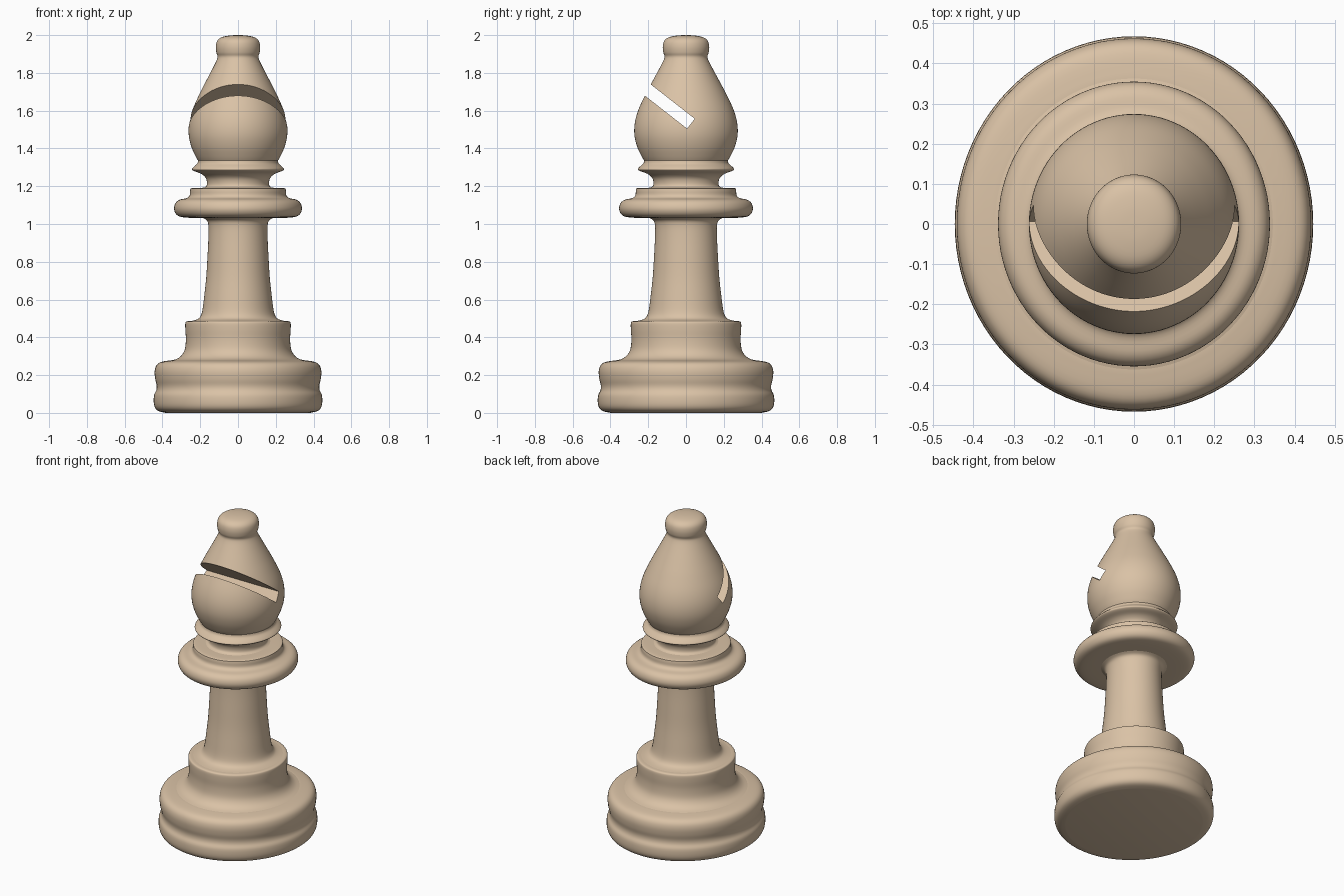
import bpy, bmesh, math
from mathutils import Matrix, Vector

if "Cube" in bpy.data.objects:
    bpy.data.objects.remove(bpy.data.objects["Cube"])

wood = bpy.data.materials.new("pale_wood")
wood.diffuse_color = (0.70, 0.54, 0.38, 1)
wood.use_nodes = True
wood.node_tree.nodes["Principled BSDF"].inputs["Base Color"].default_value = wood.diffuse_color

SEGMENTS = 96
X_SCALE = 0.955  # the piece is slightly narrower in x than in y


def smooth_curve(pts, steps=4):
    """Catmull-Rom curve through the profile points."""
    p = [Vector(q) for q in pts]
    p = [p[0]] + p + [p[-1]]
    out = []
    for i in range(1, len(p) - 2):
        a, b, c, d = p[i - 1:i + 3]
        for k in range(steps):
            t = k / steps
            out.append(0.5 * (2 * b + (c - a) * t + (2 * a - 5 * b + 4 * c - d) * t * t
                              + (3 * b - a - 3 * c + d) * t ** 3))
    return out + [p[-1]]


def turned(name, pts):
    """Lathe a (radius, height) profile, capped flat at both ends."""
    prof = smooth_curve(pts)
    bm = bmesh.new()
    rings = []
    for r, z in prof:
        r = max(r, 0.002)
        rings.append([bm.verts.new((r * X_SCALE * math.cos(a), r * math.sin(a), z))
                      for a in (2 * math.pi * i / SEGMENTS for i in range(SEGMENTS))])
    for lo, hi in zip(rings, rings[1:]):
        for i in range(SEGMENTS):
            j = (i + 1) % SEGMENTS
            bm.faces.new((lo[i], lo[j], hi[j], hi[i]))
    bm.faces.new(rings[0][::-1])
    bm.faces.new(rings[-1])
    return finish(name, bm)


def finish(name, bm):
    mesh = bpy.data.meshes.new(name)
    bm.to_mesh(mesh)
    bm.free()
    mesh.materials.append(wood)
    ob = bpy.data.objects.new(name, mesh)
    bpy.context.collection.objects.link(ob)
    return ob


def shade(ob):
    bpy.ops.object.select_all(action='DESELECT')
    ob.select_set(True)
    bpy.context.view_layer.objects.active = ob
    bpy.ops.object.shade_smooth_by_angle(angle=math.radians(40))


# Wide double-ringed foot
foot = turned("foot", [(0.40, 0.0), (0.445, 0.012), (0.465, 0.04), (0.466, 0.09), (0.453, 0.12),
                       (0.451, 0.145), (0.459, 0.18), (0.462, 0.22), (0.452, 0.252),
                       (0.425, 0.27), (0.365, 0.279)])
# Stepped plinth flaring onto the foot
plinth = turned("plinth", [(0.366, 0.278), (0.335, 0.288), (0.31, 0.308), (0.294, 0.34),
                           (0.289, 0.39), (0.292, 0.44), (0.292, 0.475), (0.285, 0.484), (0.27, 0.486)])
# Slender stem
stem = turned("stem", [(0.27, 0.485), (0.235, 0.492), (0.212, 0.506), (0.198, 0.54), (0.187, 0.62),
                       (0.176, 0.72), (0.169, 0.83), (0.164, 0.93), (0.164, 0.99),
                       (0.172, 1.018), (0.195, 1.032)])
# Round collar with upper step
collar = turned("collar", [(0.195, 1.031), (0.29, 1.034), (0.335, 1.045), (0.354, 1.075), (0.348, 1.108),
                           (0.325, 1.128), (0.285, 1.137), (0.268, 1.152), (0.265, 1.18),
                           (0.255, 1.19), (0.19, 1.192)])
# Neck with thin ring
neck = turned("neck", [(0.195, 1.19), (0.176, 1.2), (0.172, 1.22), (0.18, 1.245), (0.205, 1.266),
                       (0.243, 1.28), (0.255, 1.29), (0.245, 1.303), (0.226, 1.32), (0.221, 1.336)])
# Tapered head with small knob
head = turned("head", [(0.221, 1.335), (0.236, 1.36), (0.259, 1.41), (0.273, 1.47), (0.271, 1.535),
                       (0.252, 1.605), (0.215, 1.685), (0.178, 1.755), (0.14, 1.825), (0.118, 1.868),
                       (0.113, 1.888), (0.12, 1.908), (0.123, 1.94), (0.115, 1.97), (0.09, 1.989),
                       (0.045, 1.998), (0.0, 2.0)])

# Slanted slot cut into the front of the head
angle = math.atan2(-0.175, 0.224)
direction = Vector((0, math.cos(angle), math.sin(angle)))
length = 0.6
centre = Vector((0, 0.026, 1.531)) - direction * length / 2
bm = bmesh.new()
bmesh.ops.create_cube(bm, size=1, matrix=Matrix.Translation(centre)
                      @ Matrix.Rotation(angle, 4, 'X')
                      @ Matrix.Diagonal((0.8, length, 0.066, 1)))
cutter = finish("slot_cutter", bm)
cutter.hide_render = True
cut = head.modifiers.new("slot", 'BOOLEAN')
cut.operation = 'DIFFERENCE'
cut.solver = 'EXACT'
cut.object = cutter
bpy.context.view_layer.objects.active = head
bpy.ops.object.modifier_apply(modifier="slot")
bpy.data.objects.remove(cutter)

for ob in (foot, plinth, stem, collar, neck, head):
    shade(ob)
